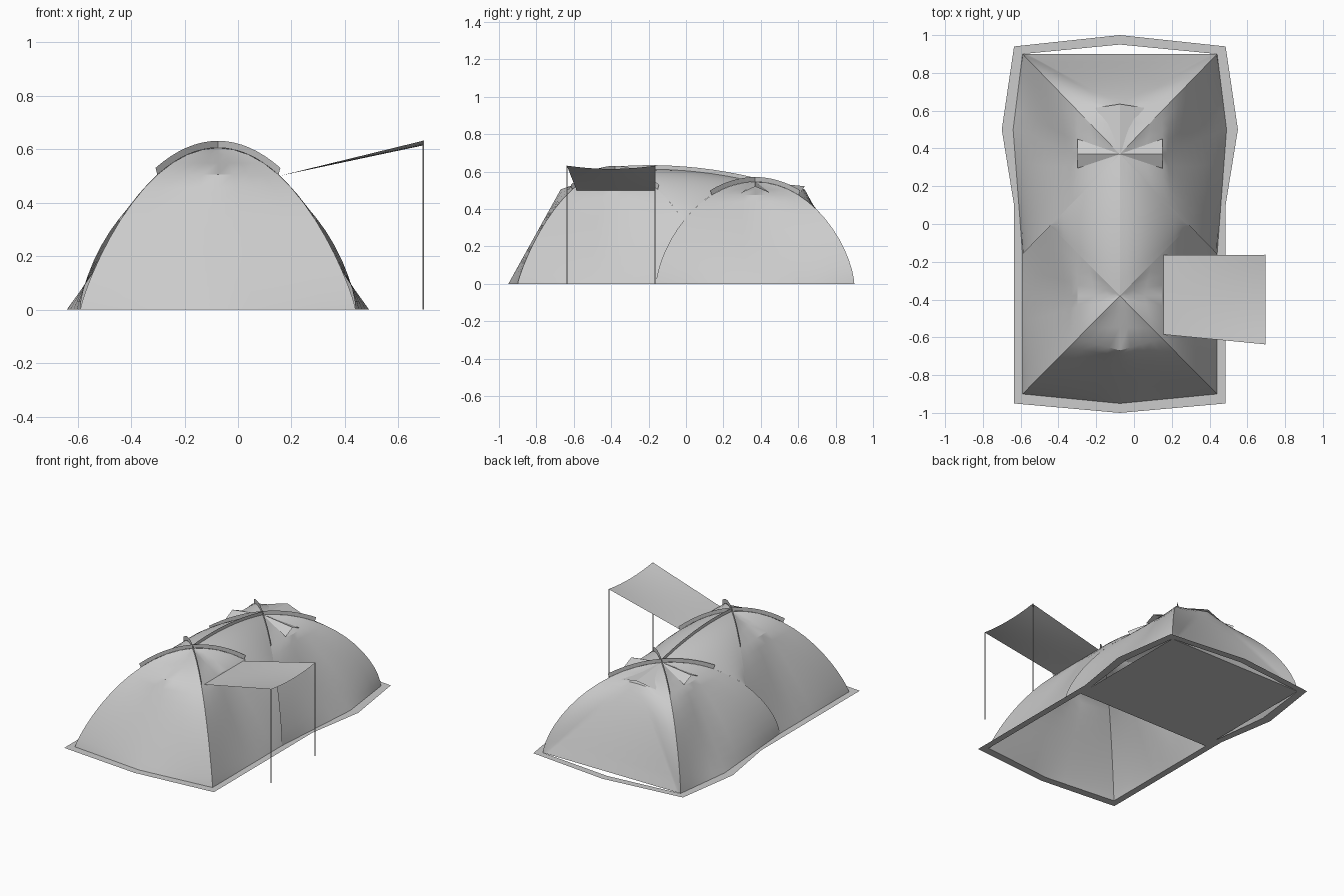
import bpy, bmesh, math
from mathutils import Vector

cube = bpy.data.objects.get("Cube")
if cube:
    bpy.data.objects.remove(cube, do_unlink=True)

CX = -0.075          # centre line of the tent
HALF = 0.515         # half width at the ground
STEPS, KNEE = 14, 10  # pole divisions, division where the roof starts

# Two domes: apex position, height, roundness and half length
FRONT = dict(y=-0.38, h=0.605, q=0.85, hy=0.52)
BACK = dict(y=0.37, h=0.545, q=0.65, hy=0.53)

grey = bpy.data.materials.new("tent_grey")
grey.use_nodes = True
grey.diffuse_color = (0.6, 0.6, 0.6, 1)
grey.node_tree.nodes["Principled BSDF"].inputs["Base Color"].default_value = (0.6, 0.6, 0.6, 1)


def make(name, bm, smooth=True):
    bmesh.ops.remove_doubles(bm, verts=bm.verts, dist=0.0005)
    bmesh.ops.recalc_face_normals(bm, faces=bm.faces)
    mesh = bpy.data.meshes.new(name)
    bm.to_mesh(mesh)
    bm.free()
    mesh.materials.append(grey)
    if smooth:
        mesh.polygons.foreach_set("use_smooth", [True] * len(mesh.polygons))
        mesh.set_sharp_from_angle(angle=math.radians(30))
    obj = bpy.data.objects.new(name, mesh)
    bpy.context.collection.objects.link(obj)
    return obj


def sheet(name, rows, smooth=True):
    """Surface through rows of points."""
    bm = bmesh.new()
    grid = [[bm.verts.new(p) for p in row] for row in rows]
    for a, b in zip(grid, grid[1:]):
        for i in range(len(a) - 1):
            bm.faces.new((a[i], a[i + 1], b[i + 1], b[i]))
    return make(name, bm, smooth)


def polygons(name, faces):
    bm = bmesh.new()
    for pts in faces:
        bm.faces.new([bm.verts.new(p) for p in pts])
    return make(name, bm, False)


def pole(d, sx, sy, r):
    """Point on a bent pole; r runs from 1 at the ground to 0 at the apex."""
    z = d["h"] * max(0.0, 1 - r * r) ** d["q"]
    return Vector((CX + sx * HALF * r, d["y"] + sy * d["hy"] * r, z))


def panel(name, d, side_a, side_b, base, peak, flat=0.0):
    """Fabric between two poles, pulled to a straight centre line up to the peak."""
    apex = pole(d, 1, 1, 0)
    base, peak = Vector(base), Vector(peak)
    knee_z = pole(d, 1, 1, math.cos(KNEE / STEPS * math.pi / 2)).z
    rows = []
    for i in range(STEPS + 1):
        r = math.cos(i / STEPS * math.pi / 2)
        a, b = pole(d, *side_a, r), pole(d, *side_b, r)
        f = a.z / knee_z
        if i <= KNEE:
            mid = base.lerp(peak, min(f, 1))
        else:
            mid = peak.lerp(apex, (a.z - knee_z) / (d["h"] - knee_z))
        half = Vector((flat * max(0, 1 - f), 0, 0))
        left, right = mid - half, mid + half
        rows.append([a.lerp(left, k / 4) for k in range(5)]
                    + [right.lerp(b, k / 4) for k in range(5)])
    sheet(name, rows)


# Dome walls
panel("front_wall", FRONT, (-1, -1), (1, -1), (CX, -0.95, 0), (CX, -0.67, 0.505))
panel("back_wall", BACK, (-1, 1), (1, 1), (CX, 0.9, 0), (CX, 0.635, 0.505), flat=0.49)
for s, side in ((-1, "right"), (1, "left")):
    panel(side + "_front_wall", FRONT, (s, -1), (s, 1),
          (CX + s * HALF, -0.38, 0), (CX + s * 0.225, -0.38, 0.505))
    panel(side + "_back_wall", BACK, (s, -1), (s, 1),
          (CX + s * 0.565, 0.5, 0), (CX + s * 0.225, 0.37, 0.475))

    # Roof saddle joining both domes
    rows = []
    for i in range(11):
        r = 0.72 * (1 - i / 10)
        a, b = pole(FRONT, s, 1, r), pole(BACK, s, -1, r)
        rows.append([a.lerp(b, k / 10) + Vector((0, 0, 0.12 * i / 10 * k / 10 * (1 - k / 10)))
                     for k in range(11)])
    sheet(side + "_saddle_roof", rows)

    # Small peaked vent hood on the rear dome
    x = CX + s * 0.225
    tip, top = (x, 0.37, 0.52), (CX, 0.37, 0.548)
    polygons(side + "_vent", [((x, 0.295, 0.485), tip, top), ((x, 0.45, 0.485), tip, top)])

tip, top = (CX, 0.635, 0.522), (CX, 0.37, 0.548)
polygons("back_vent", [((CX + s * 0.13, 0.615, 0.49), tip, top) for s in (-1, 1)])


# Upright sleeves over the pole crossings and the ridge
def fin(name, points, centre):
    upper = [Vector((centre[0] + (p.x - centre[0]) * 1.03,
                     centre[1] + (p.y - centre[1]) * 1.03, p.z + 0.026)) for p in points]
    sheet(name, [points, upper])


for label, d in (("front", FRONT), ("back", BACK)):
    for s, side in ((-1, "right"), (1, "left")):
        pts = [pole(d, s, 1, 0.44 * k / 8) for k in range(-8, 9)]
        fin(f"{label}_{side}_sleeve", pts, (CX, d["y"]))

front_top, back_top = pole(FRONT, 1, 1, 0), pole(BACK, 1, 1, 0)
ridge = [front_top.lerp(back_top, k / 10) + Vector((0, 0, 0.12 * k / 10 * (1 - k / 10)))
         for k in range(11)]
sheet("ridge_sleeve", [ridge, [p + Vector((0, 0, 0.022)) for p in ridge]])


# Flat ground skirt around the tent
def outline(w, bulge, y_front, y_back, y_tip):
    half = [(0, -y_tip), (w, -y_front), (w, 0.1), (bulge, 0.5), (w, y_back), (0, y_tip)]
    loop = half + [(-x, y) for x, y in half[-2:0:-1]]
    return [Vector((CX + x, y, 0)) for x, y in loop + loop[:1]]


sheet("ground_skirt", [outline(0.56, 0.625, 0.95, 0.94, 1.0),
                       outline(HALF, 0.565, 0.9, 0.9, 0.95)], False)

# Groundsheet of the sleeping area
polygons("groundsheet", [[(CX - HALF, 0, 0), (CX + HALF, 0, 0),
                          (CX + HALF, 0.9, 0), (CX - HALF, 0.9, 0)]])

# Awning with a sagging outer edge
rows = []
for i in range(9):
    u = i / 8
    near = Vector((0.155 + 0.54 * u, -0.585 - 0.052 * u, 0.5 + 0.132 * u))
    far = Vector((0.155 + 0.54 * u, -0.165, 0.5 + 0.132 * u))
    rows.append([near.lerp(far, k / 8) - Vector((0, 0, 0.07 * u * k / 8 * (1 - k / 8)))
                 for k in range(9)])
sheet("awning", rows)

# Awning poles
for label, y in (("front", -0.637), ("back", -0.165)):
    bm = bmesh.new()
    bmesh.ops.create_cone(bm, cap_ends=True, segments=8, radius1=0.003, radius2=0.003, depth=0.632)
    bmesh.ops.translate(bm, verts=bm.verts, vec=(0.693, y, 0.316))
    make(label + "_awning_pole", bm)
